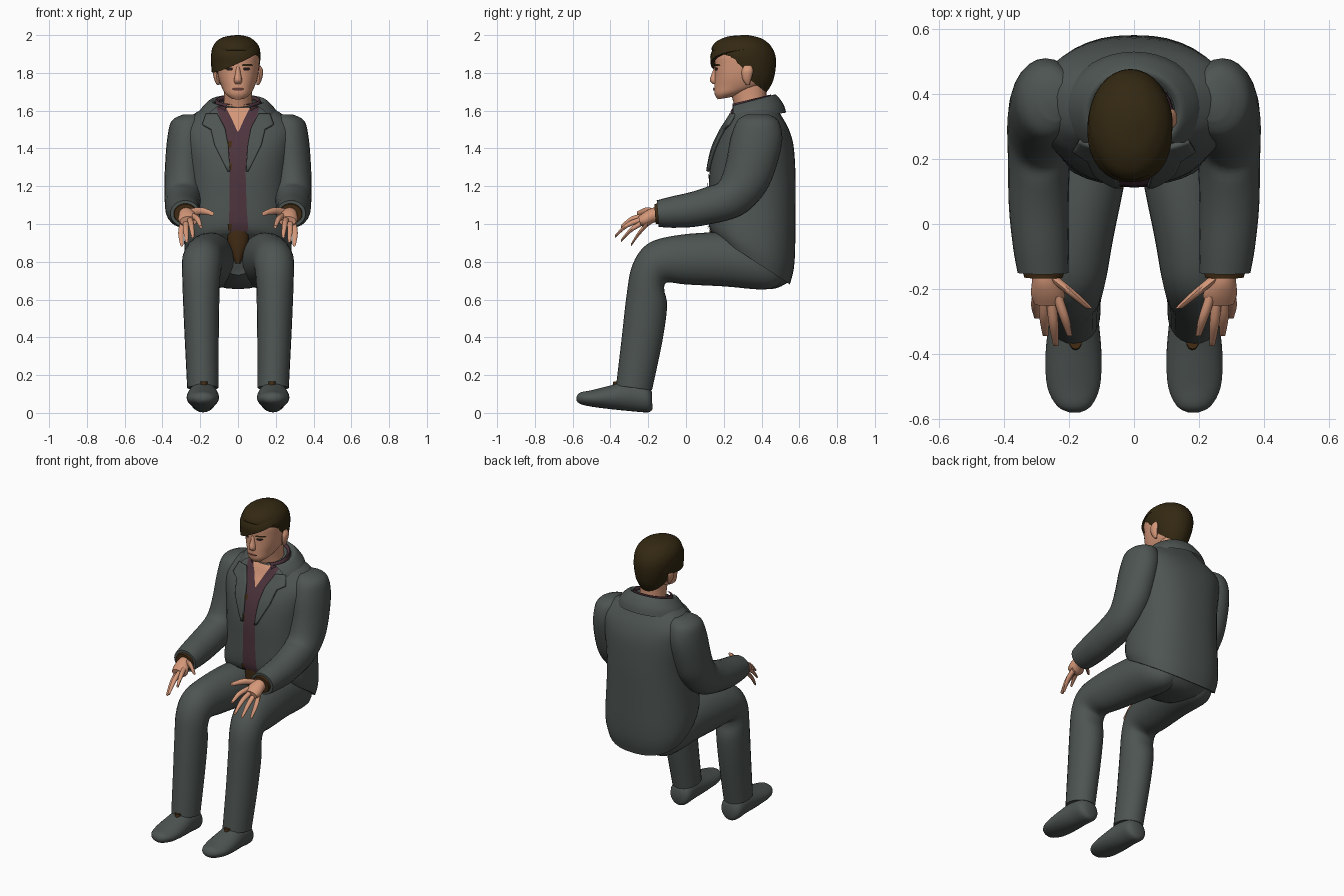
import bpy, bmesh, math
from mathutils import Vector
from mathutils.bvhtree import BVHTree


def material(name, rgb):
    m = bpy.data.materials.new(name)
    m.diffuse_color = (*rgb, 1)
    return m


CLOTH = material("grey_cloth", (.075, .09, .083))
SHIRT = material("plum_shirt", (.075, .034, .047))
SKIN = material("skin", (.66, .31, .19))
HAIR = material("dark_brown_hair", (.033, .021, .006))
TRIM = material("brown_trim", (.055, .025, .007))
DARK = material("dark_features", (.02, .012, .01))
LIPS = material("lips", (.33, .12, .085))


def finish(name, bm, mat):
    me = bpy.data.meshes.new(name)
    bm.to_mesh(me)
    bm.free()
    me.materials.append(mat)
    ob = bpy.data.objects.new(name, me)
    bpy.context.collection.objects.link(ob)
    return ob


def spline(rows, steps):
    """Smooth interpolation through rows of equal length."""
    out = []
    for i in range(len(rows) - 1):
        a, b = rows[max(i - 1, 0)], rows[i]
        c, d = rows[i + 1], rows[min(i + 2, len(rows) - 1)]
        for k in range(steps):
            t = k / steps
            out.append([.5 * (2*q + (r-p)*t + (2*p-5*q+4*r-s)*t*t + (3*q-p-3*r+s)*t**3)
                        for p, q, r, s in zip(a, b, c, d)])
    return out + [list(rows[-1])]


def loft(name, rows, mat, side=1, n=24, power=2, steps=4, caps=True, cut=None):
    """Rows: centre x, half width, front y, front z, back y, back z."""
    bm = bmesh.new()
    rings = []
    for x, rx, fy, fz, by, bz in spline(rows, steps):
        ring = []
        for i in range(n):
            a = 2 * math.pi * i / n
            c, s = (math.copysign(abs(v) ** (2 / power), v) for v in (math.cos(a), math.sin(a)))
            ring.append(bm.verts.new((side * (x + rx * c),
                                      (fy + by) / 2 + s * (by - fy) / 2,
                                      (fz + bz) / 2 + s * (bz - fz) / 2)))
        rings.append(ring)
    for r, q in zip(rings, rings[1:]):
        for i in range(n):
            j = (i + 1) % n
            bm.faces.new((r[i], r[j], q[j], q[i]))
    if caps:
        bm.faces.new(rings[0])
        bm.faces.new(rings[-1])
    bmesh.ops.recalc_face_normals(bm, faces=bm.faces[:])
    if cut:
        res = bmesh.ops.bisect_plane(bm, geom=bm.verts[:] + bm.edges[:] + bm.faces[:],
                                     plane_co=cut[0], plane_no=cut[1], clear_inner=True)
        if caps:
            edges = [e for e in res["geom_cut"] if isinstance(e, bmesh.types.BMEdge)]
            bmesh.ops.holes_fill(bm, edges=edges, sides=0)
            bmesh.ops.recalc_face_normals(bm, faces=bm.faces[:])
    return finish(name, bm, mat)


def tree(ob):
    return BVHTree.FromPolygons([v.co for v in ob.data.vertices],
                                [p.vertices[:] for p in ob.data.polygons])


def panel(name, rows, mat, base, offset, side=1, thick=0, cols=8, steps=5):
    """Rows: z, x from, x to; the sheet is laid on the front of a base shape."""
    bm = bmesh.new()
    grid, y = [], .15
    for i in range(len(rows) - 1):
        for k in range(steps + (i == len(rows) - 2)):
            z, x0, x1 = (p + (q - p) * k / steps for p, q in zip(rows[i], rows[i + 1]))
            line = []
            for c in range(cols + 1):
                x = side * (x0 + (x1 - x0) * c / cols)
                hit = base.ray_cast(Vector((x, -2, z)), Vector((0, 1, 0)))[0]
                y = hit.y if hit else y
                line.append(bm.verts.new((x, y - offset, z)))
            grid.append(line)
    for r, q in zip(grid, grid[1:]):
        for i in range(cols):
            f = bm.faces.new((r[i], r[i + 1], q[i + 1], q[i]))
            f.normal_update()
            if f.normal.y > 0:
                f.normal_flip()
    ob = finish(name, bm, mat)
    if thick:
        m = ob.modifiers.new("thickness", "SOLIDIFY")
        m.thickness, m.offset = thick, -1
    return ob


# Jacket body
torso = loft("jacket_body", [
    (0, .27, .14, .95, .55, .68), (0, .285, .12, 1.0, .575, .80),
    (0, .27, .12, 1.15, .58, 1.08), (0, .27, .125, 1.28, .58, 1.25),
    (0, .29, .15, 1.40, .57, 1.41), (0, .305, .19, 1.49, .545, 1.50),
    (0, .265, .225, 1.55, .51, 1.565), (0, .19, .245, 1.595, .475, 1.62),
    (0, .12, .26, 1.62, .455, 1.66)], CLOTH, n=40, power=2.4)
body = tree(torso)

# Jacket collar and shirt collar, open at the front
loft("jacket_collar", [
    (0, .215, .18, 1.53, .53, 1.59), (0, .20, .19, 1.57, .515, 1.635),
    (0, .15, .22, 1.62, .475, 1.685), (0, .125, .24, 1.61, .45, 1.67)],
    CLOTH, n=40, caps=False, cut=((0, .25, 0), (0, 1, 0)))
loft("shirt_collar", [
    (0, .125, .225, 1.58, .45, 1.64), (0, .118, .23, 1.63, .45, 1.685),
    (0, .10, .24, 1.63, .435, 1.67)],
    SHIRT, n=32, caps=False, cut=((0, .245, 0), (0, 1, 0)))

# Shirt front, bare throat, lapels and brown trim
panel("shirt_front", [(1.615, -.115, .115), (1.55, -.09, .09), (1.45, -.055, .055),
                      (1.28, -.045, .04), (1.1, -.045, .045), (.96, -.05, .055)],
      SHIRT, body, .006)
panel("throat", [(1.618, -.065, .065), (1.56, -.035, .035), (1.49, -.003, .003)],
      SKIN, body, .010)
for s, side in ((1, "left"), (-1, "right")):
    panel(side + "_lapel", [(1.585, .11, .17), (1.53, .08, .19), (1.505, .068, .145),
                            (1.42, .052, .125), (1.28, .042, .055)],
          CLOTH, body, .02, s, .018)
for i, z in enumerate((1.44, 1.32, 1.0)):
    panel(f"button_{i}", [(z, -.055, -.032), (z - .035, -.05, -.035)], TRIM, body, .012, cols=2)
loft("shirt_tail", [(0, .058, .125, .965, .2, .965), (0, .05, .13, .88, .2, .88),
                    (0, .012, .145, .79, .2, .79)], TRIM)

# Seat of the trousers
loft("trouser_seat", [
    (0, .08, .16, .88, .18, .73), (0, .19, .25, .95, .28, .68),
    (0, .23, .42, .90, .45, .655), (0, .17, .51, .86, .54, .69)], CLOTH)

finger_list = {  # base and tip points
    "index": ((.235, -.225, 1.04), (.213, -.29, 1.025), (.197, -.345, .985)),
    "middle": ((.255, -.23, 1.025), (.247, -.31, .995), (.24, -.375, .935)),
    "ring": ((.276, -.225, 1.01), (.276, -.29, .97), (.272, -.345, .91)),
    "little": ((.294, -.205, 1.0), (.302, -.25, .95), (.298, -.29, .89)),
    "thumb": ((.25, -.165, 1.06), (.195, -.21, 1.07), (.137, -.26, 1.055))}

for s, side in ((1, "left"), (-1, "right")):
    # Sleeve
    loft(side + "_sleeve", [
        (.24, .05, .32, 1.58, .44, 1.58), (.262, .09, .27, 1.545, .49, 1.545),
        (.272, .103, .235, 1.45, .51, 1.45), (.282, .104, .21, 1.32, .48, 1.31),
        (.288, .102, .175, 1.225, .42, 1.17), (.292, .096, .12, 1.20, .29, 1.045),
        (.293, .092, .03, 1.17, .08, .99), (.286, .086, -.08, 1.145, -.065, .98),
        (.28, .078, -.155, 1.125, -.145, .985)], CLOTH, s)
    loft(side + "_cuff", [(.28, .065, -.13, 1.115, -.12, 1.0),
                          (.278, .06, -.168, 1.105, -.16, 1.0)], TRIM, s, steps=1)
    # Hand
    loft(side + "_palm", [
        (.277, .036, -.13, 1.09, -.13, 1.02), (.272, .042, -.18, 1.085, -.175, 1.005),
        (.265, .052, -.22, 1.065, -.21, .985), (.262, .045, -.252, 1.04, -.24, .99)],
        SKIN, s, 16)
    for name, pts in finger_list.items():
        r = .018 if name == "thumb" else .014
        rows = [(x, r * k, y, z + r * k, y, z - r * k)
                for (x, y, z), k in zip(pts, (1.15, 1.05, .6))]
        loft(f"{side}_{name}_finger", rows, SKIN, s, 10)
    # Trouser leg
    loft(side + "_trouser_leg", [
        (.12, .07, .42, .85, .53, .72), (.13, .125, .30, .94, .44, .655),
        (.15, .127, .13, .955, .20, .67), (.178, .115, -.08, .935, .0, .68),
        (.19, .107, -.21, .89, -.10, .69), (.195, .10, -.285, .78, -.115, .65),
        (.195, .096, -.315, .62, -.10, .565), (.192, .09, -.34, .40, -.125, .38),
        (.186, .083, -.37, .145, -.18, .12)], CLOTH, s)
    # Sock and shoe
    loft(side + "_sock", [(.18, .02, -.385, .165, -.33, .165),
                          (.18, .02, -.39, .14, -.33, .14)], TRIM, s, 12, steps=1)
    loft(side + "_shoe", [
        (.185, .04, -.18, .11, -.178, .02), (.185, .07, -.21, .15, -.20, .003),
        (.185, .076, -.30, .17, -.28, .008), (.186, .086, -.40, .145, -.40, .02),
        (.186, .081, -.50, .12, -.50, .033), (.184, .052, -.56, .108, -.56, .047),
        (.182, .015, -.58, .085, -.58, .065)], CLOTH, s)
    # Ear
    loft(side + "_ear", [
        (.105, .006, .32, 1.735, .335, 1.735), (.112, .014, .30, 1.765, .345, 1.765),
        (.116, .017, .295, 1.81, .355, 1.81), (.112, .006, .31, 1.84, .345, 1.84)], SKIN, s, 12)

# Neck and head
loft("neck", [(0, .085, .275, 1.53, .43, 1.57), (0, .075, .255, 1.63, .425, 1.68),
              (0, .075, .22, 1.75, .43, 1.76)], SKIN)
head_rows = [
    (0, .035, .168, 1.66, .23, 1.67), (0, .068, .152, 1.687, .31, 1.695),
    (0, .090, .150, 1.73, .41, 1.735), (0, .105, .152, 1.78, .43, 1.78),
    (0, .112, .152, 1.84, .44, 1.84), (0, .112, .152, 1.90, .44, 1.90),
    (0, .09, .19, 1.955, .42, 1.955), (0, .03, .27, 1.982, .36, 1.982)]
face = tree(loft("head", head_rows, SKIN, n=32, power=2.2))
loft("nose", [(0, .010, .15, 1.835, .18, 1.835), (0, .015, .138, 1.80, .18, 1.80),
              (0, .021, .126, 1.762, .18, 1.762), (0, .018, .142, 1.742, .18, 1.742)], SKIN, n=12)

# Facial features
panel("mouth", [(1.722, -.022, .022), (1.714, -.033, .033), (1.705, -.02, .02)], LIPS, face, .004)
panel("mouth_line", [(1.717, -.033, .033), (1.712, -.033, .033)], DARK, face, .006, steps=1)
for s, side in ((1, "left"), (-1, "right")):
    panel(side + "_eye", [(1.828, .03, .06), (1.82, .026, .066), (1.812, .035, .055)],
          DARK, face, .004, s, cols=4)
    panel(side + "_brow", [(1.846, .025, .075), (1.836, .02, .08)], HAIR, face, .006, s, steps=2)

# Hair cap and swept fringe
loft("hair_cap", [
    (-.005, .108, .17, 1.90, .425, 1.695), (-.006, .120, .145, 1.915, .462, 1.76),
    (-.011, .130, .135, 1.93, .477, 1.86), (-.011, .118, .16, 1.965, .458, 1.93),
    (-.01, .075, .22, 1.992, .405, 1.98), (0, .012, .30, 2.0, .33, 2.0)], HAIR, n=32)
fringe_rows = [(x - .01, rx + .02, fy - .021, fz, by + .01, bz)
               for x, rx, fy, fz, by, bz in head_rows]
loft("hair_fringe", fringe_rows, HAIR, n=32, power=2.2, cut=((-.11, .13, 1.80), (-.45, -.12, 1)))

# Smooth shading with crisp edges
for ob in bpy.context.scene.objects:
    ob.select_set(True)
    bpy.context.view_layer.objects.active = ob
bpy.ops.object.shade_smooth_by_angle(angle=math.radians(42))
